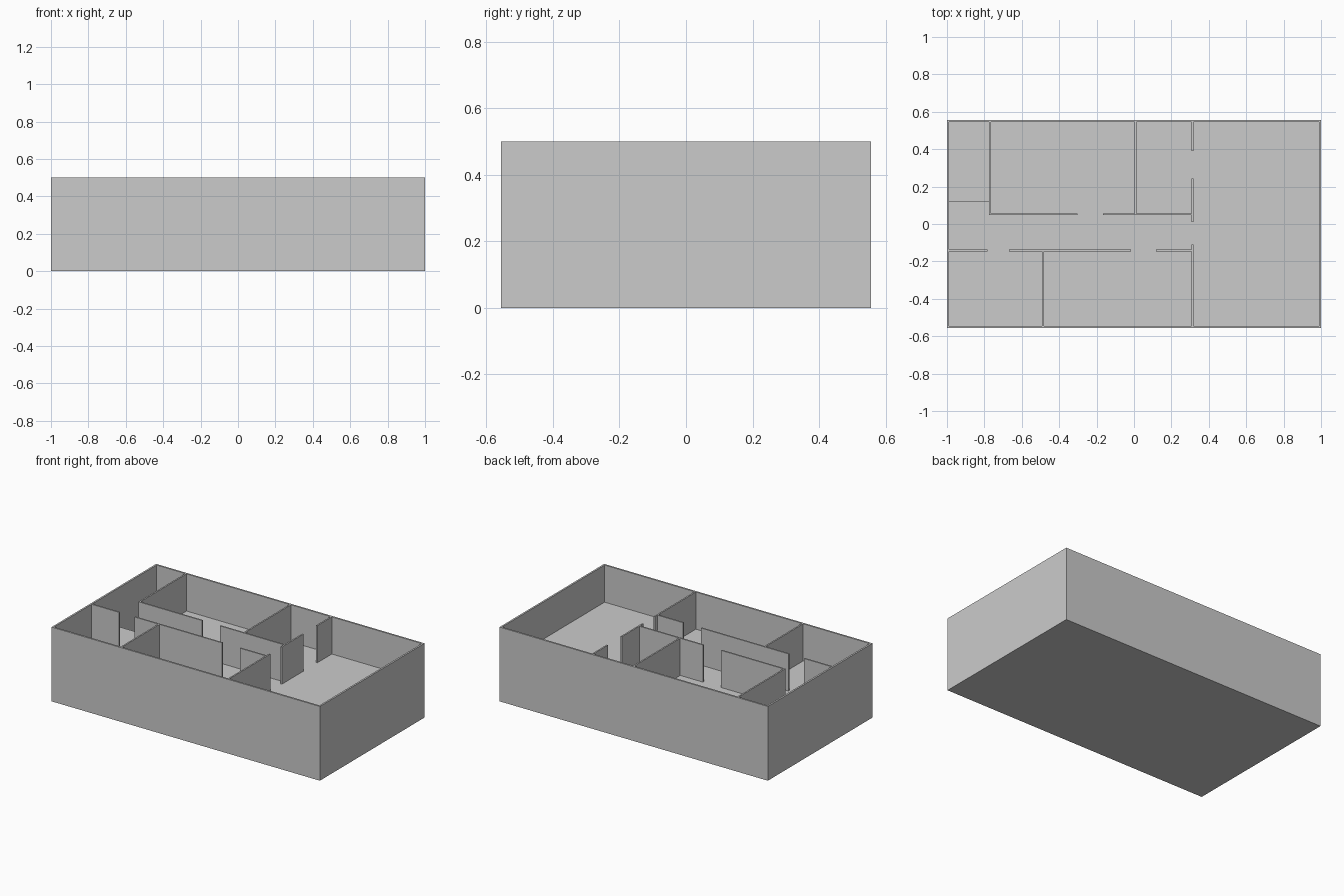
import bpy

if "Cube" in bpy.data.objects:
    bpy.data.objects.remove(bpy.data.objects["Cube"])

HX, HY, TOP = 1.0, 0.557, 0.50   # half width, half depth, wall top
T = 0.012                        # outer wall thickness
P = 0.010                        # partition thickness
FLOOR = 0.25                     # upper floor level
SLAB = 0.008                     # slab thickness


def box(name, x0, x1, y0, y1, z0, z1):
    bpy.ops.mesh.primitive_cube_add(
        size=1, location=((x0 + x1) / 2, (y0 + y1) / 2, (z0 + z1) / 2))
    ob = bpy.context.object
    ob.name = name
    ob.scale = (x1 - x0, y1 - y0, z1 - z0)
    bpy.ops.object.transform_apply(location=False, rotation=False, scale=True)
    return ob


# Lower slab
box("base_slab", -HX, HX, -HY, HY, 0, SLAB)

# Outer walls: a box with its inside cut away
shell = box("outer_walls", -HX, HX, -HY, HY, 0, TOP)
cutter = box("shell_cutter", -HX + T, HX - T, -HY + T, HY - T, SLAB, TOP + 0.1)
cutter.hide_render = True
mod = shell.modifiers.new("hollow", "BOOLEAN")
mod.operation = "DIFFERENCE"
mod.object = cutter
mod.solver = "EXACT"
bpy.context.view_layer.objects.active = shell
bpy.ops.object.modifier_apply(modifier=mod.name)
bpy.data.objects.remove(cutter)
bpy.data.objects.remove(bpy.data.objects["base_slab"])  # shell already has a floor

# Upper floor, leaving the stairwell open in the back left corner
SX, SY = -0.77, 0.122
IX, IY = HX - T, HY - T
box("floor_main", SX, IX, -IY, IY, FLOOR - SLAB, FLOOR)
box("floor_landing", -IX, SX, -IY, SY, FLOOR - SLAB, FLOOR)

# Partitions along x: (y, [(x start, x end), ...]) with door gaps between
for y, runs in [
    (0.052, [(-0.774, -0.302), (-0.167, 0.318)]),
    (-0.142, [(-IX, -0.783), (-0.669, -0.017), (0.117, 0.318)]),
]:
    for a, b in runs:
        box("partition_across", a, b, y - P / 2, y + P / 2, FLOOR, TOP)

# Partitions along y: (x, [(y start, y end), ...])
for x, runs in [
    (-0.77, [(0.05, IY)]),
    (0.008, [(0.05, IY)]),
    (-0.487, [(-IY, -0.142)]),
    (0.313, [(0.39, IY), (0.012, 0.243), (-IY, -0.11)]),
]:
    for a, b in runs:
        box("partition_along", x - P / 2, x + P / 2, a, b, FLOOR, TOP)
